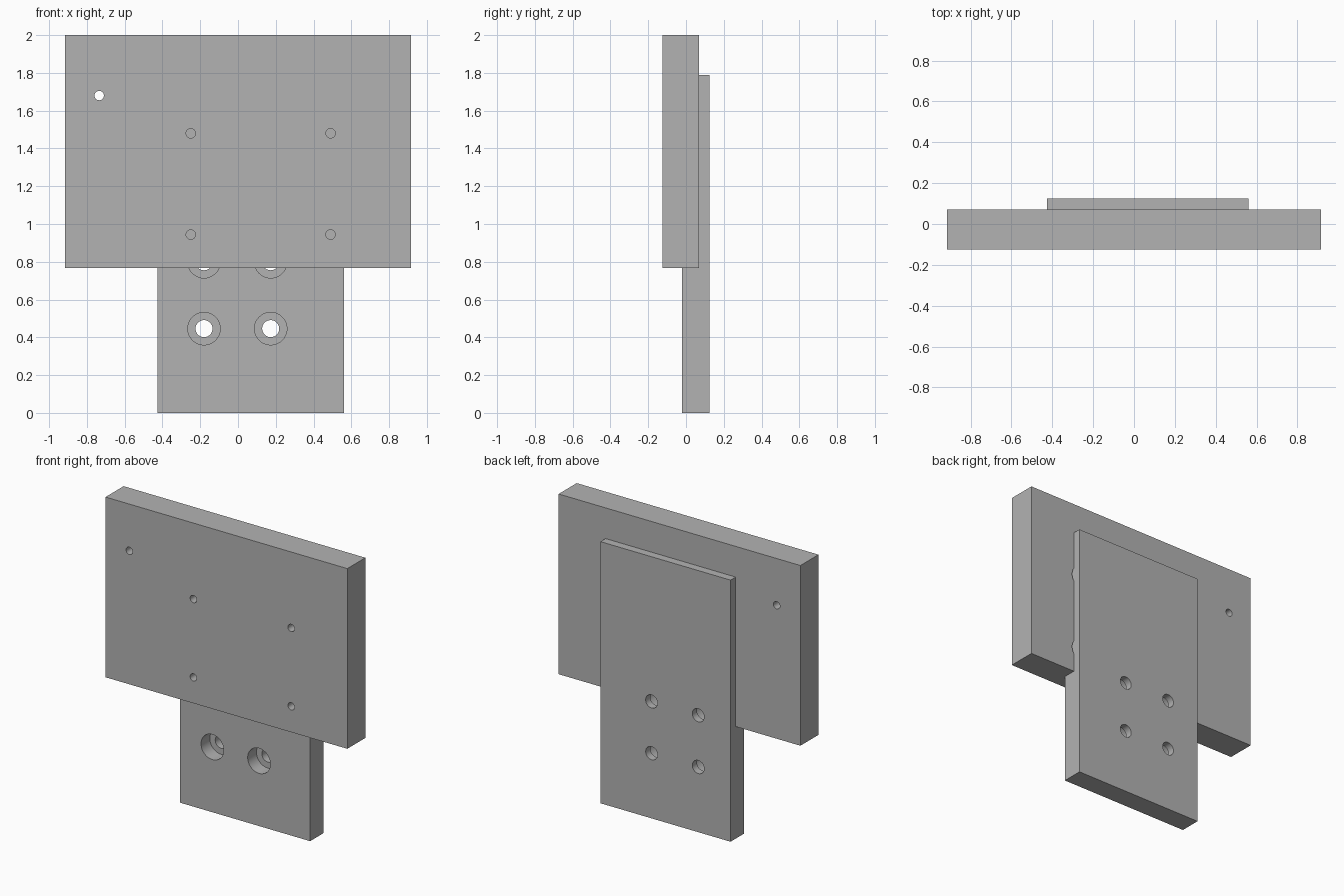
import bpy
from math import radians

default = bpy.data.objects.get("Cube")
if default:
    bpy.data.objects.remove(default, do_unlink=True)

grey = bpy.data.materials.new("machined grey")
grey.use_nodes = True
grey.diffuse_color = (0.45, 0.45, 0.45, 1)
grey.node_tree.nodes["Principled BSDF"].inputs["Base Color"].default_value = (0.45, 0.45, 0.45, 1)


def block(name, x, y, z):
    """Box given by its (min, max) range on each axis."""
    spans = (x, y, z)
    bpy.ops.mesh.primitive_cube_add(size=1, location=[sum(s) / 2 for s in spans])
    ob = bpy.context.object
    ob.name = name
    ob.scale = [s[1] - s[0] for s in spans]
    bpy.ops.object.transform_apply(location=True, rotation=False, scale=True)
    ob.data.materials.append(grey)
    return ob


def drill(name, x, z, radius, y0, y1):
    """Round cutter running along y."""
    bpy.ops.mesh.primitive_cylinder_add(vertices=40, radius=radius, depth=y1 - y0,
                                        location=(x, (y0 + y1) / 2, z),
                                        rotation=(radians(90), 0, 0))
    ob = bpy.context.object
    ob.name = name
    ob.data.materials.append(grey)
    return ob


def cut(target, cutters):
    """Subtract each cutter, then remove it."""
    for cutter in cutters:
        bpy.context.view_layer.objects.active = target
        mod = target.modifiers.new("cut", "BOOLEAN")
        mod.operation = "DIFFERENCE"
        mod.solver = "EXACT"
        mod.object = cutter
        bpy.ops.object.modifier_apply(modifier=mod.name)
        bpy.data.objects.remove(cutter, do_unlink=True)
    bpy.ops.object.select_all(action="DESELECT")
    target.select_set(True)
    bpy.ops.object.shade_smooth_by_angle(angle=radians(30))


# Shared dimensions
front_y, pocket_y, seam_y, back_y = -0.125, -0.02, 0.07, 0.125
left_x, right_x, mount_top = -0.425, 0.56, 1.79

# Wide front plate with a rear pocket, counterbored screw holes and one through hole
face_plate = block("front_plate", (-0.915, 0.915), (front_y, seam_y), (0.767, 2.0))
tools = [block("pocket_cutter", (left_x, right_x), (pocket_y, 0.2), (0.6, mount_top)),
         drill("pin_cutter", -0.735, 1.68, 0.025, -0.3, 0.3)]
for x in (-0.25, 0.49):
    for z in (0.944, 1.48):
        tools.append(drill("screw_cutter", x, z, 0.025, -0.3, 0.0))
        tools.append(drill("screw_head_cutter", x, z, 0.085, -0.06, 0.3))
cut(face_plate, tools)

# Tall rear mounting plate with four bolt holes counterbored from the front
mount_plate = block("rear_mounting_plate", (left_x, right_x), (pocket_y, back_y), (0, mount_top))
tools = []
for x in (-0.18, 0.173):
    for z in (0.446, 0.8):
        tools.append(drill("bolt_cutter", x, z, 0.045, -0.3, 0.3))
        tools.append(drill("bolt_head_cutter", x, z, 0.086, -0.3, 0.075))
cut(mount_plate, tools)
